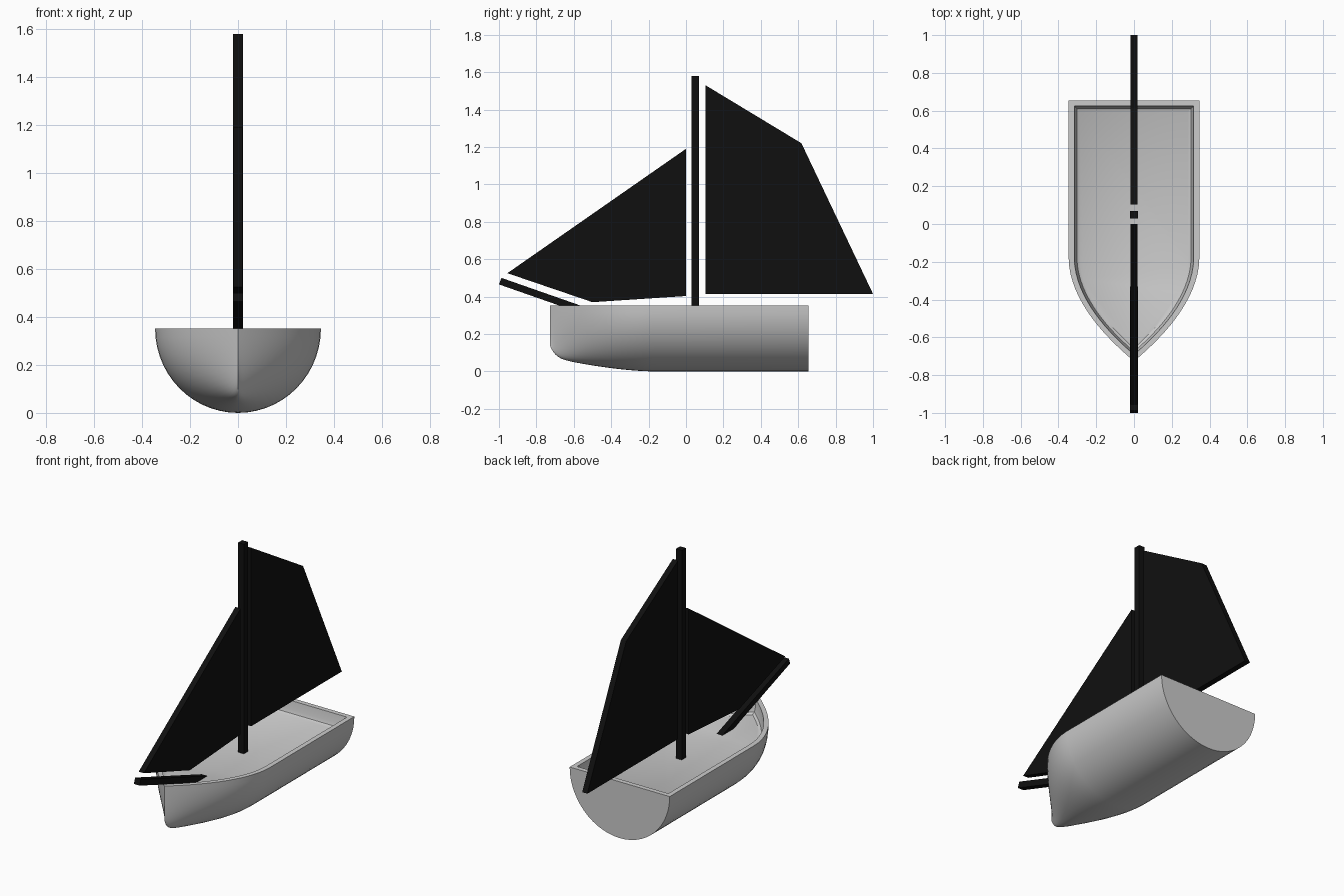
import bpy, bmesh, math

if "Cube" in bpy.data.objects:
    bpy.data.objects.remove(bpy.data.objects["Cube"])

black = bpy.data.materials.new("black")
black.diffuse_color = (0.005, 0.005, 0.005, 1)
black.use_nodes = True
black.node_tree.nodes["Principled BSDF"].inputs["Base Color"].default_value = black.diffuse_color

TOP, HALF, STERN, SHOULDER, STEM = 0.352, 0.346, 0.655, -0.18, -0.726


def finish(bm, name, mat=None):
    bmesh.ops.remove_doubles(bm, verts=bm.verts, dist=1e-5)
    bmesh.ops.dissolve_degenerate(bm, edges=bm.edges, dist=1e-5)
    bmesh.ops.recalc_face_normals(bm, faces=bm.faces)
    me = bpy.data.meshes.new(name)
    bm.to_mesh(me)
    bm.free()
    ob = bpy.data.objects.new(name, me)
    bpy.context.collection.objects.link(ob)
    if mat:
        me.materials.append(mat)
    return ob


def slab(name, outline, half):
    """Side-view outline (y, z) given thickness along x."""
    bm = bmesh.new()
    f = bm.faces.new([bm.verts.new((-half, y, z)) for y, z in outline])
    ext = bmesh.ops.extrude_face_region(bm, geom=[f])
    verts = [g for g in ext["geom"] if isinstance(g, bmesh.types.BMVert)]
    bmesh.ops.translate(bm, verts=verts, vec=(2 * half, 0, 0))
    return finish(bm, name, black)


# Hull stations: position, half width, keel height
N, S = 20, 28
stations = [(STERN, HALF, 0.0)]
for i in range(N + 1):
    t = math.sin(math.pi / 2 * i / N)
    stations.append((SHOULDER + (STEM - SHOULDER) * t,
                     HALF * (1 - t ** 1.9),
                     0.075 * t ** 1.6 + 0.06 * t ** 20))

# Outer shell lofted from half-ellipse sections
bm = bmesh.new()
rings = []
for y, w, k in stations:
    rings.append([bm.verts.new((w * math.cos(math.pi * j / S), y,
                                TOP - (TOP - k) * math.sin(math.pi * j / S)))
                  for j in range(S + 1)])
for a, b in zip(rings, rings[1:]):
    for j in range(S):
        bm.faces.new((a[j], a[j + 1], b[j + 1], b[j]))


# Gunwale rim, inner wall and sunken deck
def deck_loop(inset, z):
    right = []
    for y, w, k in stations:
        ws = w * (1 - inset / HALF)
        if y > SHOULDER:
            ys = y - inset
        else:
            ys = SHOULDER + (y - SHOULDER) * (1 - 1.15 * inset / (SHOULDER - STEM))
        right.append((ws, ys, z))
    left = [(-x, y, z) for x, y, z in reversed(right[:-1])]
    return [bm.verts.new(p) for p in right + left]


top = [r[0] for r in rings] + [r[-1] for r in reversed(rings[:-1])]
loops = [top, deck_loop(0.03, TOP), deck_loop(0.037, 0.30),
         deck_loop(0.044, 0.28), deck_loop(0.06, 0.27)]
for a, b in zip(loops, loops[1:]):
    for j in range(len(a)):
        n = (j + 1) % len(a)
        bm.faces.new((a[j], a[n], b[n], b[j]))
bm.faces.new(loops[-1])

# Flat transom
bm.faces.new(rings[0])
hull = finish(bm, "hull")
bpy.context.view_layer.objects.active = hull
hull.select_set(True)
bpy.ops.object.shade_smooth_by_angle(angle=math.radians(35))

# Spars
slab("mast", [(0.03, 0.27), (0.07, 0.27), (0.07, 1.58), (0.03, 1.58)], 0.02)
slab("bowsprit", [(-1.0, 0.465), (-0.987, 0.50), (-0.33, 0.27), (-0.443, 0.27)], 0.02)

# Sails
slab("main_sail", [(0.104, 1.53), (0.617, 1.22), (1.0, 0.414), (0.104, 0.414)], 0.018)
slab("fore_sail", [(0.0, 1.19), (-0.955, 0.525), (-0.50, 0.37), (0.0, 0.403)], 0.018)
